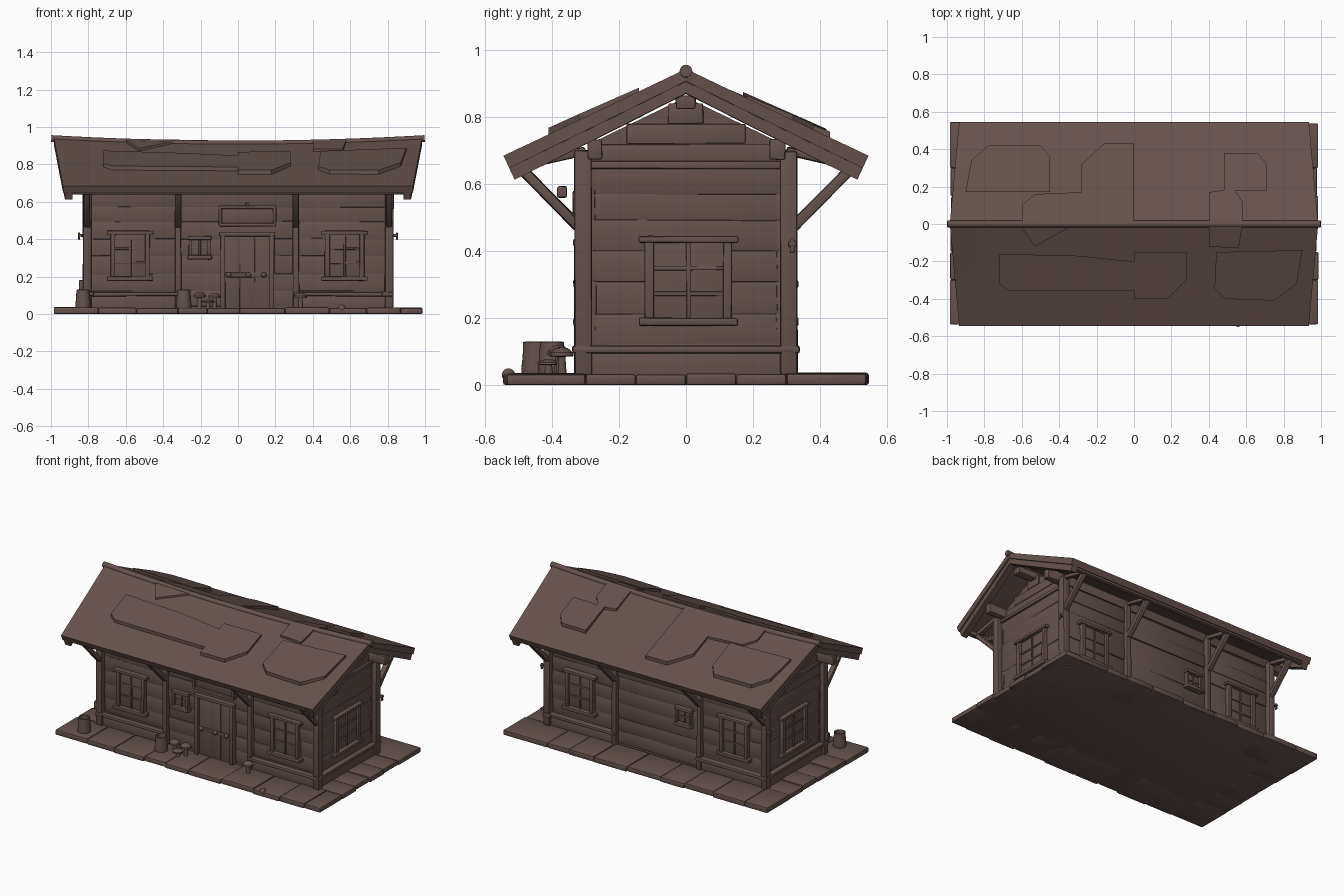
import bpy, bmesh, math, random
from mathutils import Matrix, Vector

if "Cube" in bpy.data.objects:
    bpy.data.objects.remove(bpy.data.objects["Cube"])

random.seed(4)
wood = bpy.data.materials.new("weathered brown wood")
wood.diffuse_color = (0.13, 0.084, 0.072, 1)
wood.use_nodes = True
wood.node_tree.nodes["Principled BSDF"].inputs["Base Color"].default_value = wood.diffuse_color


def finish(bm, name):
    bmesh.ops.recalc_face_normals(bm, faces=bm.faces[:])
    me = bpy.data.meshes.new(name)
    bm.to_mesh(me)
    bm.free()
    me.materials.append(wood)
    ob = bpy.data.objects.new(name, me)
    bpy.context.collection.objects.link(ob)
    return ob


def block(bm, mat, size, bev, jit):
    vs = bmesh.ops.create_cube(bm, size=1, matrix=mat @ Matrix.Diagonal((*size, 1)))['verts']
    for v in vs:
        v.co += Vector([random.uniform(-jit, jit) for _ in range(3)])
    edges = list({e for v in vs for e in v.link_edges})
    bmesh.ops.bevel(bm, geom=edges, offset=min(bev, 0.35 * min(size)), segments=2,
                    profile=0.5, affect='EDGES')


def box(bm, lo, hi, bev=0.006, jit=0.002):
    lo, hi = Vector(lo), Vector(hi)
    block(bm, Matrix.Translation((lo + hi) / 2), hi - lo, bev, jit)


def wbox(bm, side, u0, u1, z0, z1, d0, d1, bev=0.005, jit=0.0015):
    """Box on a wall: u runs along the wall, d is the distance from the centre."""
    s = -1 if side in ("front", "left") else 1
    a, b = sorted((s * d0, s * d1))
    if side in ("front", "back"):
        box(bm, (u0, a, z0), (u1, b, z1), bev, jit)
    else:
        box(bm, (a, u0, z0), (b, u1, z1), bev, jit)


def beam(bm, p, q, w, h, bev=0.007):
    p, q = Vector(p), Vector(q)
    z = (q - p).normalized()
    x = Vector((1, 0, 0))
    rot = Matrix((x, z.cross(x), z)).transposed().to_4x4()
    block(bm, Matrix.Translation((p + q) / 2) @ rot, (w, h, (q - p).length), bev, 0.002)


def lathe(bm, c, profile, n=16):
    rings = [[bm.verts.new((c[0] + r * math.cos(2 * math.pi * i / n),
                            c[1] + r * math.sin(2 * math.pi * i / n), c[2] + z))
              for i in range(n)] for r, z in profile]
    for a, b in zip(rings, rings[1:]):
        for i in range(n):
            bm.faces.new((a[i], a[(i + 1) % n], b[(i + 1) % n], b[i]))
    bm.faces.new(rings[0][::-1])
    bm.faces.new(rings[-1])


# base: core slab with a border of uneven flagstones
bm = bmesh.new()
box(bm, (-0.96, -0.52, 0), (0.96, 0.52, 0.026), 0.004, 0)
for s in (-1, 1):
    x = -0.985
    while x < 0.97:
        x2 = x + random.uniform(0.15, 0.25)
        x2 = 0.985 if x2 > 0.88 else x2
        a, b = sorted((s * 0.30, s * (0.543 + random.uniform(-0.008, 0.004))))
        box(bm, (x, a, 0), (x2, b, random.uniform(0.032, 0.038)), 0.008, 0)
        x = x2
    for k in range(4):
        a, b = sorted((s * 0.78, s * (0.985 + random.uniform(-0.01, 0.003))))
        box(bm, (a, -0.3 + 0.15 * k, 0), (b, -0.15 + 0.15 * k, random.uniform(0.032, 0.038)), 0.008, 0)
finish(bm, "stone_base")

# house body: five-sided profile along x
bm = bmesh.new()
prof = [(-0.288, 0.02), (0.288, 0.02), (0.288, 0.72), (0, 0.86), (-0.288, 0.72)]
ends = [[bm.verts.new((x, y, z)) for y, z in prof] for x in (-0.785, 0.785)]
bm.faces.new(ends[0])
bm.faces.new(ends[1])
for i in range(5):
    j = (i + 1) % 5
    bm.faces.new((ends[0][i], ends[0][j], ends[1][j], ends[1][i]))
finish(bm, "house_body")

# wall planks, each row sticking out a little differently
bm = bmesh.new()
rows = [0.04, 0.12, 0.21, 0.31, 0.40, 0.49, 0.57, 0.66]
for z0, z1 in zip(rows, rows[1:]):
    for side in ("front", "back"):
        for a, b in ((-0.8, -0.31), (-0.31, 0.31), (0.31, 0.8)):
            wbox(bm, side, a, b, z0, z1 + 0.004, 0.27, random.uniform(0.294, 0.304), 0.004, 0.003)
    for side in ("left", "right"):
        wbox(bm, side, -0.29, 0.29, z0, z1 + 0.004, 0.77, random.uniform(0.791, 0.80), 0.004, 0.003)
for z0, z1 in ((0.66, 0.72), (0.72, 0.78), (0.78, 0.84)):
    for side in ("left", "right"):
        w = min(0.29, (0.865 - z1) / 0.48)
        wbox(bm, side, -w, w, z0, z1, 0.77, random.uniform(0.79, 0.80), 0.004, 0.002)
finish(bm, "wall_planks")

# plinth and rounded skirting rail, leaving the middle bay open
bm = bmesh.new()
for s, side, end in ((-1, "front", "left"), (1, "back", "right")):
    for a, b in ((-0.815, -0.31), (0.31, 0.815)):
        wbox(bm, side, a, b, 0.02, 0.10, 0.28, 0.315)
        wbox(bm, side, a - 0.01, b + 0.01, 0.095, 0.118, 0.28, 0.335, 0.009)
    wbox(bm, end, -0.315, 0.315, 0.02, 0.10, 0.77, 0.815)
    wbox(bm, end, -0.34, 0.34, 0.095, 0.118, 0.77, 0.832, 0.009)
    wbox(bm, end, -0.30, 0.30, 0.645, 0.668, 0.77, 0.812)
finish(bm, "skirting_rails")

# posts and diagonal eave struts
posts, struts = bmesh.new(), bmesh.new()
for s in (-1, 1):
    for x in (-0.808, -0.32, 0.31, 0.808):
        corner = abs(x) > 0.5
        w = 0.023 if corner else 0.017
        a, b = sorted((s * 0.28, s * (0.332 if corner else 0.326)))
        box(posts, (x - w, a, 0.03), (x + w, b, 0.70), 0.008, 0.003)
        beam(struts, (x, s * 0.318, 0.47), (x, s * 0.50, 0.655), 0.034, 0.03)
        beam(struts, (x, s * 0.30, 0.70), (x, s * 0.50, 0.655), 0.03, 0.025)
finish(posts, "wall_posts")
finish(struts, "eave_struts")

# windows: frame, sill, lintel, glazing bars
def window(name, side, c, z0, z1, w, d, cols, nrows, ear):
    bm = bmesh.new()
    wbox(bm, side, c - w, c + w, z0, z1, d - 0.03, d + 0.008, 0.001, 0)
    t = 0.026 if ear > 0.01 else 0.016
    for s in (-1, 1):
        a, b = sorted((c + s * (w - t), c + s * w))
        wbox(bm, side, a, b, z0, z1, d - 0.02, d + 0.026)
    wbox(bm, side, c - w - ear, c + w + ear, z1 - 0.02, z1, d - 0.02, d + 0.032)
    wbox(bm, side, c - w - ear, c + w + ear, z0, z0 + 0.024, d - 0.02, d + 0.036)
    for i in range(1, cols):
        u = c - w + t + (2 * w - 2 * t) * i / cols
        wbox(bm, side, u - 0.006, u + 0.006, z0, z1, d, d + 0.016, 0.003)
    for i in range(1, nrows):
        z = z0 + 0.02 + (z1 - z0 - 0.04) * i / nrows
        wbox(bm, side, c - w, c + w, z - 0.006, z + 0.006, d, d + 0.014, 0.003)
    finish(bm, name)


for side in ("front", "back"):
    window(side + "_window_left", side, -0.577, 0.177, 0.445, 0.105, 0.30, 2, 3, 0.018)
    window(side + "_window_right", side, 0.57, 0.177, 0.445, 0.105, 0.30, 2, 3, 0.018)
    window(side + "_window_small", side, -0.205, 0.29, 0.415, 0.058, 0.30, 2, 2, 0.006)
for side in ("left", "right"):
    window(side + "_window", side, 0.007, 0.177, 0.445, 0.13, 0.795, 2, 3, 0.018)

# door with frame and studs
bm = bmesh.new()
for i in range(3):
    wbox(bm, "front", -0.07 + 0.08 * i, 0.01 + 0.08 * i, 0.03, 0.418, 0.28, 0.312 + 0.002 * (i % 2), 0.003)
for a in (-0.094, 0.168):
    wbox(bm, "front", a, a + 0.026, 0.03, 0.425, 0.28, 0.334)
wbox(bm, "front", -0.098, 0.198, 0.415, 0.437, 0.28, 0.338)
wbox(bm, "front", -0.07, 0.17, 0.196, 0.222, 0.30, 0.318, 0.003)
for x in (-0.05, 0.055, 0.138):
    bmesh.ops.create_uvsphere(bm, u_segments=12, v_segments=8, radius=0.014,
                              matrix=Matrix.Translation((x, -0.32, 0.209)))
finish(bm, "front_door")

# blank hanging sign above the door
bm = bmesh.new()
wbox(bm, "front", -0.095, 0.195, 0.475, 0.575, 0.29, 0.325, 0.01)
for z in (0.468, 0.562):
    wbox(bm, "front", -0.102, 0.202, z, z + 0.018, 0.30, 0.338, 0.007)
for x in (-0.104, 0.186):
    wbox(bm, "front", x, x + 0.018, 0.472, 0.576, 0.30, 0.338, 0.007)
wbox(bm, "front", 0.04, 0.06, 0.575, 0.592, 0.29, 0.33)
finish(bm, "sign_board")

# sagging roof: ridge is lower in the middle, gable edges lean outward
EAVE_Y, EAVE_Z = 0.545, 0.685


def surf(x, y):
    r = 0.916 + 0.029 * x * x
    return r + (EAVE_Z - r) * abs(y) / EAVE_Y


def sheet(bm, s, u0, u1, top, bot, nu, nt=4):
    """Closed slab on one slope, between two depths below the roof surface."""
    def pt(i, j, off):
        t = j / nt
        x = (u0 + (u1 - u0) * i / nu) * (0.985 - 0.05 * t)
        y = t * EAVE_Y
        return bm.verts.new((x, s * (y - 0.45 * off * t), surf(x, y) - 0.97 * off))
    g = [[[pt(i, j, o) for j in range(nt + 1)] for i in range(nu + 1)] for o in (top, bot)]
    for k in g:
        for i in range(nu):
            for j in range(nt):
                bm.faces.new((k[i][j], k[i + 1][j], k[i + 1][j + 1], k[i][j + 1]))
    rim = [(i, 0) for i in range(nu)] + [(nu, j) for j in range(nt)] + \
          [(i, nt) for i in range(nu, 0, -1)] + [(0, j) for j in range(nt, 0, -1)]
    for (a, b), (c, d) in zip(rim, rim[1:] + rim[:1]):
        bm.faces.new((g[0][a][b], g[0][c][d], g[1][c][d], g[1][a][b]))


roof, rake = bmesh.new(), bmesh.new()
for s in (-1, 1):
    sheet(roof, s, -1, 1, 0, 0.038, 20)
    for e in (-1, 1):
        sheet(rake, s, e * 0.945, e * 0.99, 0.036, 0.074, 1)
finish(roof, "roof_slopes")
finish(rake, "gable_rake_boards")

# ridge pole following the sag
cu = bpy.data.curves.new("ridge_pole", 'CURVE')
cu.dimensions = '3D'
cu.bevel_depth, cu.bevel_resolution, cu.use_fill_caps = 0.019, 3, True
sp = cu.splines.new('POLY')
sp.points.add(16)
for i, p in enumerate(sp.points):
    x = -0.998 + 1.996 * i / 16
    p.co = (x, 0, surf(x, 0) - 0.007, 1)
cu.materials.append(wood)
bpy.context.collection.objects.link(bpy.data.objects.new("ridge_pole", cu))

# purlins and eave boards under the roof
bm = bmesh.new()
for s in (-1, 1):
    a, b = sorted((s * 0.25, s * 0.295))
    box(bm, (-0.92, a, 0.672), (0.92, b, 0.735))
    a, b = sorted((s * 0.488, s * 0.518))
    box(bm, (-0.925, a, 0.639), (0.925, b, 0.668))
box(bm, (-0.92, -0.03, 0.825), (0.92, 0.03, 0.865))
finish(bm, "roof_purlins")

# patched roofing pieces
patches = [
    [(-0.72, -0.16), (-0.72, -0.32), (-0.67, -0.355), (0, -0.355), (0, -0.2), (-0.3, -0.17)],
    [(0, -0.15), (0, -0.4), (0.18, -0.4), (0.28, -0.3), (0.28, -0.15)],
    [(0.44, -0.15), (0.43, -0.35), (0.49, -0.4), (0.75, -0.41), (0.87, -0.32), (0.9, -0.14)],
    [(0.4, 0), (0.4, -0.12), (0.56, -0.13), (0.58, 0)],
    [(0.4, 0), (0.4, 0.17), (0.53, 0.19), (0.58, 0.12), (0.58, 0)],
    [(-0.9, 0.17), (-0.87, 0.34), (-0.78, 0.42), (-0.5, 0.42), (-0.45, 0.36), (-0.45, 0.17)],
    [(-0.6, 0), (-0.6, 0.1), (-0.53, 0.16), (-0.28, 0.17), (-0.28, 0.32), (-0.16, 0.43), (0, 0.43), (0, 0)],
    [(0.48, 0.18), (0.48, 0.38), (0.66, 0.38), (0.71, 0.32), (0.71, 0.18)],
    [(-0.6, -0.02), (-0.53, -0.12), (-0.35, -0.02)],
]
bm = bmesh.new()
for poly in patches:
    lo = [bm.verts.new((x, y, surf(x, y) - 0.004)) for x, y in poly]
    hi = [bm.verts.new((x, y, surf(x, y) + 0.01 + 0.03 * abs(y))) for x, y in poly]
    bm.faces.new(hi)
    bm.faces.new(lo)
    for i in range(len(poly)):
        j = (i + 1) % len(poly)
        bm.faces.new((lo[i], lo[j], hi[j], hi[i]))
finish(bm, "roof_patches")

# buckets with hollow tops
bm = bmesh.new()
for c in ((-0.828, -0.45), (-0.29, -0.40)):
    lathe(bm, (*c, 0.03), [(0.04, 0), (0.042, 0.02), (0.038, 0.05), (0.036, 0.098), (0.03, 0.1), (0.028, 0.06)])
finish(bm, "buckets")

# mushrooms
bm = bmesh.new()
for x, y, h in ((-0.205, -0.38, 0.09), (-0.125, -0.375, 0.085), (-0.16, -0.41, 0.05), (0.335, -0.37, 0.085)):
    lathe(bm, (x, y, 0.025), [(0.014, 0), (0.01, h * 0.7), (0.034, h * 0.72), (0.033, h * 0.85), (0.018, h), (0.005, h * 1.04)], 12)
bmesh.ops.create_uvsphere(bm, u_segments=12, v_segments=8, radius=0.02, matrix=Matrix.Translation((0.555, -0.53, 0.03)))
finish(bm, "mushrooms_and_pebble")

# small wall hooks at the corners
bm = bmesh.new()
for s in (-1, 1):
    a, b = sorted((s * 0.82, s * 0.855))
    box(bm, (a, 0.305, 0.413), (b, 0.33, 0.428))
    box(bm, (s * 0.85 - 0.005, 0.31, 0.395), (s * 0.85 + 0.005, 0.325, 0.435))
box(bm, (-0.85, -0.32, 0.13), (-0.82, -0.29, 0.18))
box(bm, (0.795, -0.385, 0.56), (0.82, -0.355, 0.595))
finish(bm, "wall_hooks")

bpy.ops.object.select_all(action='DESELECT')
for ob in bpy.context.scene.objects:
    if ob.type == 'MESH':
        ob.select_set(True)
        bpy.context.view_layer.objects.active = ob
bpy.ops.object.shade_smooth_by_angle(angle=math.radians(35))
